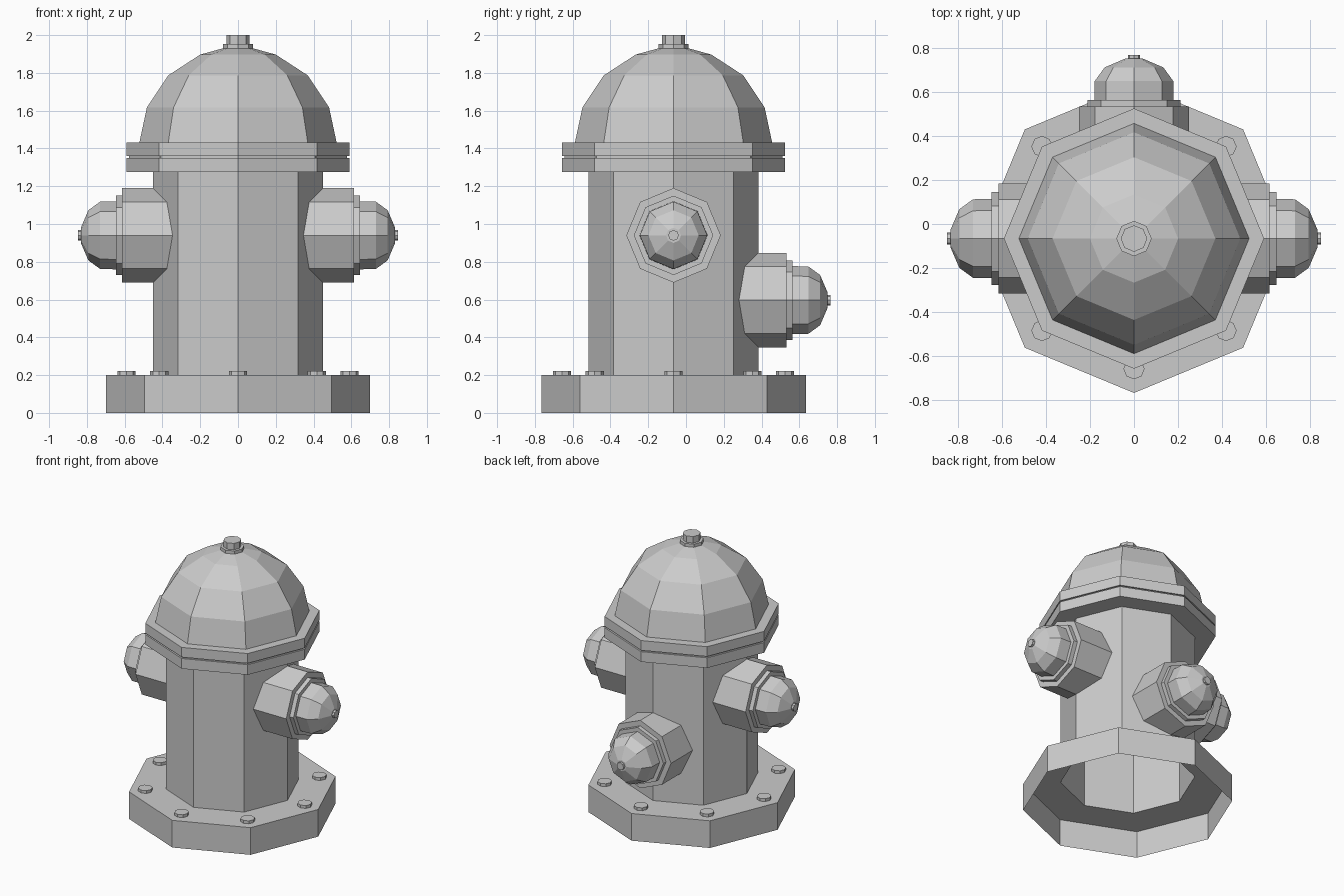
import bpy, bmesh
from math import cos, sin, pi, tan
from mathutils import Matrix

if "Cube" in bpy.data.objects:
    bpy.data.objects.remove(bpy.data.objects["Cube"])

SIDES = 8
CENTRE_Y = -0.066
BODY_R = 0.45


def lathe(name, profile, matrix, cap=False, saddle=False):
    """Eight-sided revolve of (radius, height) points; saddle fits the first ring to the barrel."""
    bm = bmesh.new()
    rings = []
    for i, (r, h) in enumerate(profile):
        ring = []
        for k in range(SIDES):
            a = 2 * pi * k / SIDES
            x, y = r * cos(a), r * sin(a)
            z = BODY_R - abs(y) * tan(pi / 8) if saddle and i == 0 else h
            ring.append(bm.verts.new((x, y, z)))
        rings.append(ring)
    for low, high in zip(rings, rings[1:]):
        for k in range(SIDES):
            n = (k + 1) % SIDES
            bm.faces.new((low[k], low[n], high[n], high[k]))
    if cap:
        bm.faces.new(rings[-1])
    bm.transform(matrix)
    mesh = bpy.data.meshes.new(name)
    bm.to_mesh(mesh)
    bm.free()
    obj = bpy.data.objects.new(name, mesh)
    bpy.context.collection.objects.link(obj)
    return obj


axis = Matrix.Translation((0, CENTRE_Y, 0))

# Hollow base flange and barrel, open underneath
lathe("base_flange", [(0.70, 0), (0.70, 0.20), (BODY_R, 0.20)], axis)
lathe("barrel", [(BODY_R, 0.20), (BODY_R, 1.275)], axis)

# Double collar with a thin groove
lathe("collar", [(BODY_R, 1.275), (0.59, 1.275), (0.59, 1.35), (0.577, 1.35),
                 (0.577, 1.36), (0.59, 1.36), (0.59, 1.432), (0.522, 1.432)], axis)

# Domed bonnet and its top nut
lathe("bonnet", [(0.522, 1.432), (0.482, 1.618), (0.369, 1.787),
                 (0.20, 1.897), (0.08, 1.93)], axis)
lathe("top_nut", [(0.08, 1.93), (0.08, 1.953), (0.06, 1.953), (0.06, 2.0)], axis, cap=True)

# Base bolts
for k in range(8):
    a = k * pi / 4
    place = axis @ Matrix.Translation((0.59 * cos(a), 0.59 * sin(a), 0))
    lathe(f"base_bolt_{k + 1}", [(0.048, 0.20), (0.048, 0.221)], place, cap=True)

# Capped outlets: right, left, and a lower one at the back
for side, turn, height, shift in (("right", 0, 0.94, 0), ("left", pi, 0.94, 0),
                                  ("back", pi / 2, 0.597, -0.016)):
    place = (Matrix.Translation((0, CENTRE_Y, height)) @ Matrix.Rotation(turn, 4, 'Z')
             @ Matrix.Rotation(pi / 2, 4, 'Y'))
    pipe = [(0.25, 0.45), (0.25, 0.614), (0.21, 0.614), (0.21, 0.645), (0.18, 0.645)]
    dome = [(0.18, 0.645), (0.178, 0.73), (0.133, 0.792), (0.04, 0.832)]
    nut = [(0.04, 0.832), (0.028, 0.832), (0.028, 0.848)]
    moved = [[(r, h + shift) for r, h in part] for part in (pipe, dome, nut)]
    lathe(f"{side}_outlet", moved[0], place, saddle=True)
    lathe(f"{side}_outlet_cap", moved[1], place)
    lathe(f"{side}_outlet_nut", moved[2], place, cap=True)
